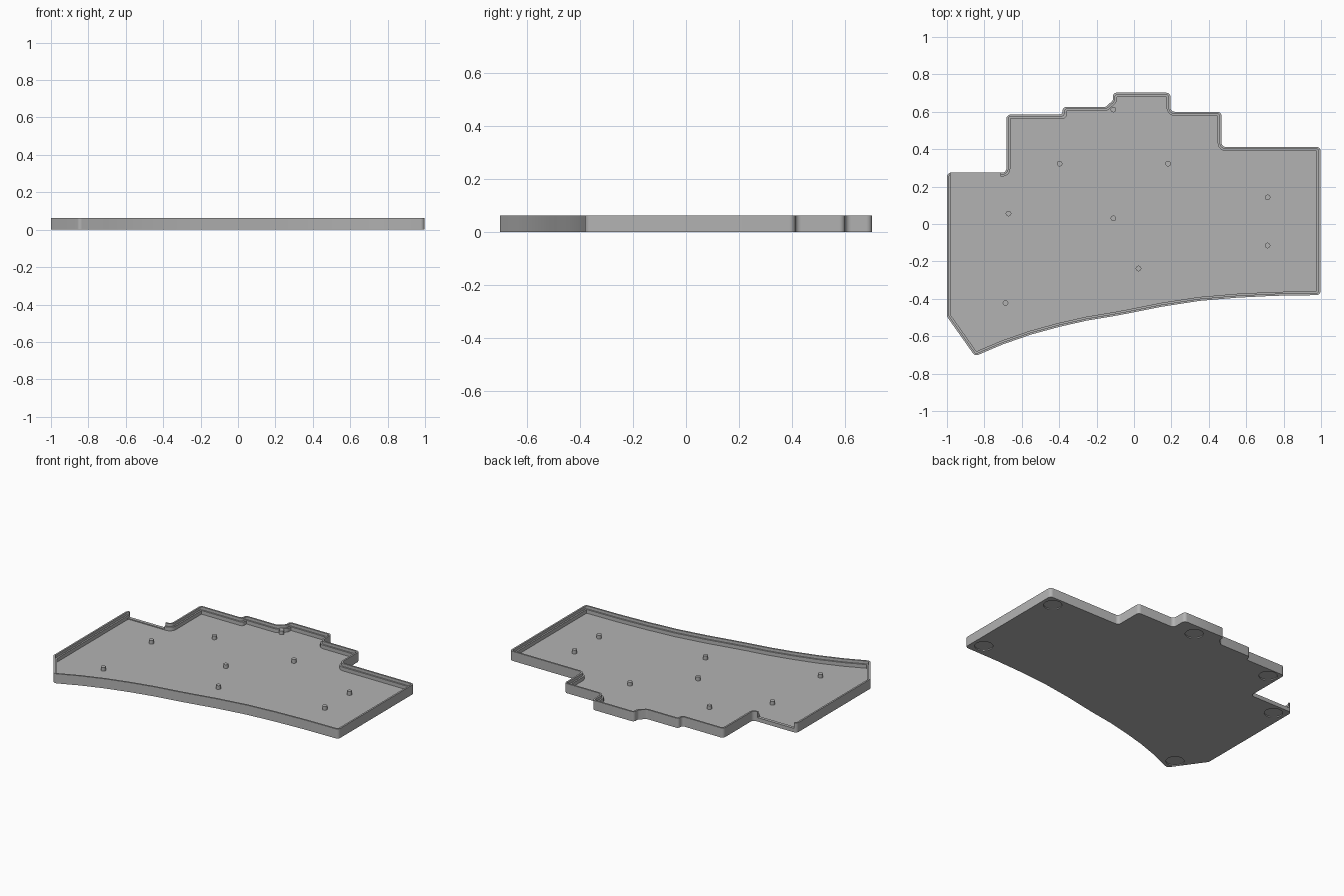
import bpy, bmesh, math
from mathutils import Vector

if "Cube" in bpy.data.objects:
    bpy.data.objects.remove(bpy.data.objects["Cube"])

HEIGHT, FLOOR, LEDGE = 0.063, 0.02, 0.044
grey = bpy.data.materials.new("plain grey")
grey.diffuse_color = (0.45, 0.45, 0.45, 1)
grey.use_nodes = True
grey.node_tree.nodes["Principled BSDF"].inputs["Base Color"].default_value = grey.diffuse_color

# Tray outline, clockwise from the back left corner
OUTLINE = [Vector(p) for p in [
    (-1, .275), (-.682, .275), (-.682, .585), (-.382, .585), (-.382, .625),
    (-.152, .625), (-.112, .662), (-.112, .702), (.195, .702), (.195, .6),
    (.468, .6), (.468, .412), (.998, .412), (.998, -.38), (.75, -.384),
    (.55, -.394), (.35, -.411), (.15, -.442), (0, -.472), (-.1, -.491),
    (-.25, -.516), (-.4, -.55), (-.55, -.591), (-.7, -.643), (-.85, -.707),
    (-1, -.495)]]
STUDS = [(-.398, .323), (.182, .323), (.714, .142), (.714, -.115), (-.11, .03),
         (-.671, .056), (.024, -.238), (-.687, -.422), (-.11, .612)]
FEET = [(.92, .34), (.92, -.30), (.05, .62), (-.61, .52), (-.92, .2), (-.84, -.62)]


def inset(points, d):
    """Move every edge of a clockwise outline inwards by d."""
    out = []
    for i, p in enumerate(points):
        a = (p - points[i - 1]).normalized()
        b = (points[(i + 1) % len(points)] - p).normalized()
        na, nb = Vector((a.y, -a.x)), Vector((b.y, -b.x))
        out.append(p + (na + nb) * (d / (1 + na.dot(nb))))
    return out


def rounded(points, d, radius=0.022, steps=5):
    """Inset the outline and fillet its sharp corners."""
    pts, out = inset(points, d), []
    for i, p in enumerate(pts):
        back, ahead = pts[i - 1] - p, pts[(i + 1) % len(pts)] - p
        u, v = back.normalized(), ahead.normalized()
        turn = math.pi - u.angle(v)
        if math.degrees(turn) < 20:
            out.append(p)
            continue
        convex = (-u).cross(v) < 0
        r = max(radius - d, 0.004) if convex else radius + d
        t = min(r * math.tan(turn / 2), 0.45 * min(back.length, ahead.length))
        r = t / math.tan(turn / 2)
        centre = p + (u + v).normalized() * (r / math.cos(turn / 2))
        start, end = p + u * t - centre, p + v * t - centre
        for k in range(steps + 1):
            w = k / steps
            arc = (start * math.sin((1 - w) * turn) + end * math.sin(w * turn)) / math.sin(turn)
            out.append(centre + arc)
    return out


def finish(name, bm):
    bmesh.ops.recalc_face_normals(bm, faces=bm.faces)
    mesh = bpy.data.meshes.new(name)
    bm.to_mesh(mesh)
    bm.free()
    mesh.materials.append(grey)
    ob = bpy.data.objects.new(name, mesh)
    bpy.context.collection.objects.link(ob)
    return ob


def cylinder(name, x, y, r, z0, z1, sides):
    bm = bmesh.new()
    bmesh.ops.create_cone(bm, cap_ends=True, segments=sides, radius1=r, radius2=r, depth=z1 - z0)
    bmesh.ops.translate(bm, verts=bm.verts, vec=(x, y, (z0 + z1) / 2))
    return finish(name, bm)


def cut(target, cutter):
    mod = target.modifiers.new(cutter.name, 'BOOLEAN')
    mod.operation, mod.solver, mod.object = 'DIFFERENCE', 'EXACT', cutter
    cutter.hide_render = True
    cutter.hide_viewport = True


# Tray: floor, outer wall, thin lip and inner ledge lofted from nested outlines
bm = bmesh.new()
rings = []
for d, z in [(0, 0), (0, HEIGHT), (.011, HEIGHT), (.011, LEDGE), (.021, LEDGE), (.021, FLOOR)]:
    rings.append([bm.verts.new((p.x, p.y, z)) for p in rounded(OUTLINE, d)])
for low, high in zip(rings, rings[1:]):
    for i in range(len(low)):
        bm.faces.new((low[i - 1], low[i], high[i], high[i - 1]))
bm.faces.new(rings[0])
bm.faces.new(rings[-1])
tray = finish("tray", bm)

# Opening in the back left wall
bm = bmesh.new()
bmesh.ops.create_cube(bm, size=1)
bmesh.ops.scale(bm, verts=bm.verts, vec=(.265, .09, .1))
bmesh.ops.translate(bm, verts=bm.verts, vec=(-.8475, .275, .076))
cut(tray, finish("wall_opening_cutter", bm))

# Shallow round recesses for feet in the underside
for i, (x, y) in enumerate(FEET):
    cut(tray, cylinder(f"foot_recess_cutter_{i + 1}", x, y, .055, -.02, .007, 32))

# Support studs
studs = [cylinder(f"support_stud_{i + 1}", x, y, .015, FLOOR - .004, LEDGE, 24)
         for i, (x, y) in enumerate(STUDS)]

# Smooth the curved walls, keep edges sharp
bpy.ops.object.select_all(action='DESELECT')
for ob in [tray] + studs:
    ob.select_set(True)
bpy.context.view_layer.objects.active = tray
bpy.ops.object.shade_smooth_by_angle(angle=math.radians(30))
